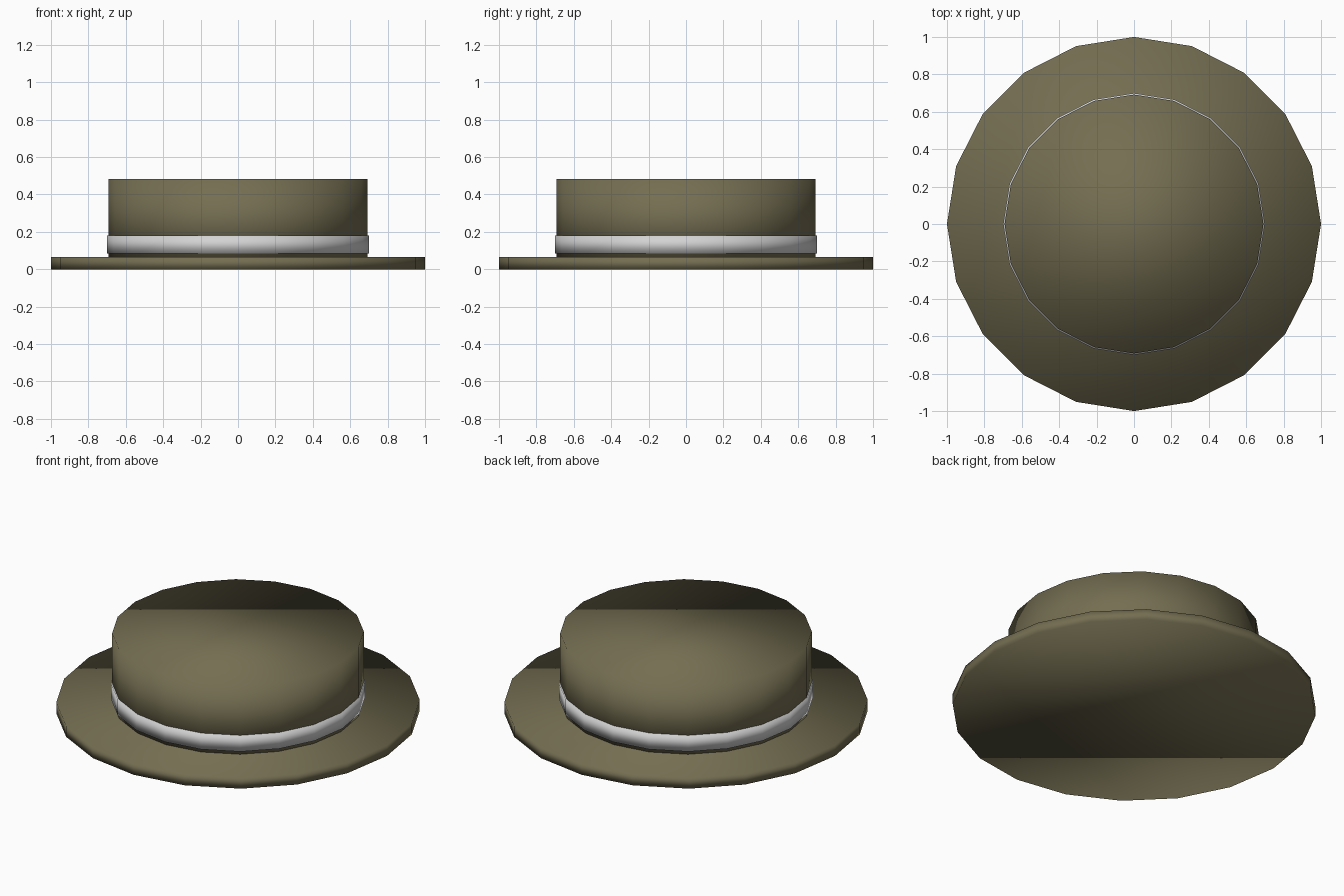
import bpy

# Remove the default cube
cube = bpy.data.objects.get("Cube")
if cube:
    bpy.data.objects.remove(cube, do_unlink=True)

SIDES = 20


def make_material(name, rgb):
    mat = bpy.data.materials.new(name)
    mat.use_nodes = True
    color = (*rgb, 1.0)
    mat.diffuse_color = color
    mat.node_tree.nodes["Principled BSDF"].inputs["Base Color"].default_value = color
    return mat


def make_disc(name, radius, bottom, top, mat):
    """A closed low-poly cylinder, smooth shaded all over."""
    bpy.ops.mesh.primitive_cylinder_add(
        vertices=SIDES, radius=radius, depth=top - bottom,
        location=(0, 0, (bottom + top) / 2))
    obj = bpy.context.object
    obj.name = name
    obj.data.materials.append(mat)
    bpy.ops.object.shade_smooth()
    return obj


olive = make_material("olive_felt", (0.175, 0.155, 0.083))
pale = make_material("pale_ribbon", (0.65, 0.65, 0.65))

# Wide flat brim, straight crown and the ribbon around its foot
make_disc("brim", 1.0, 0.0, 0.065, olive)
make_disc("crown", 0.692, 0.06, 0.483, olive)
make_disc("ribbon_band", 0.70, 0.085, 0.18, pale)
